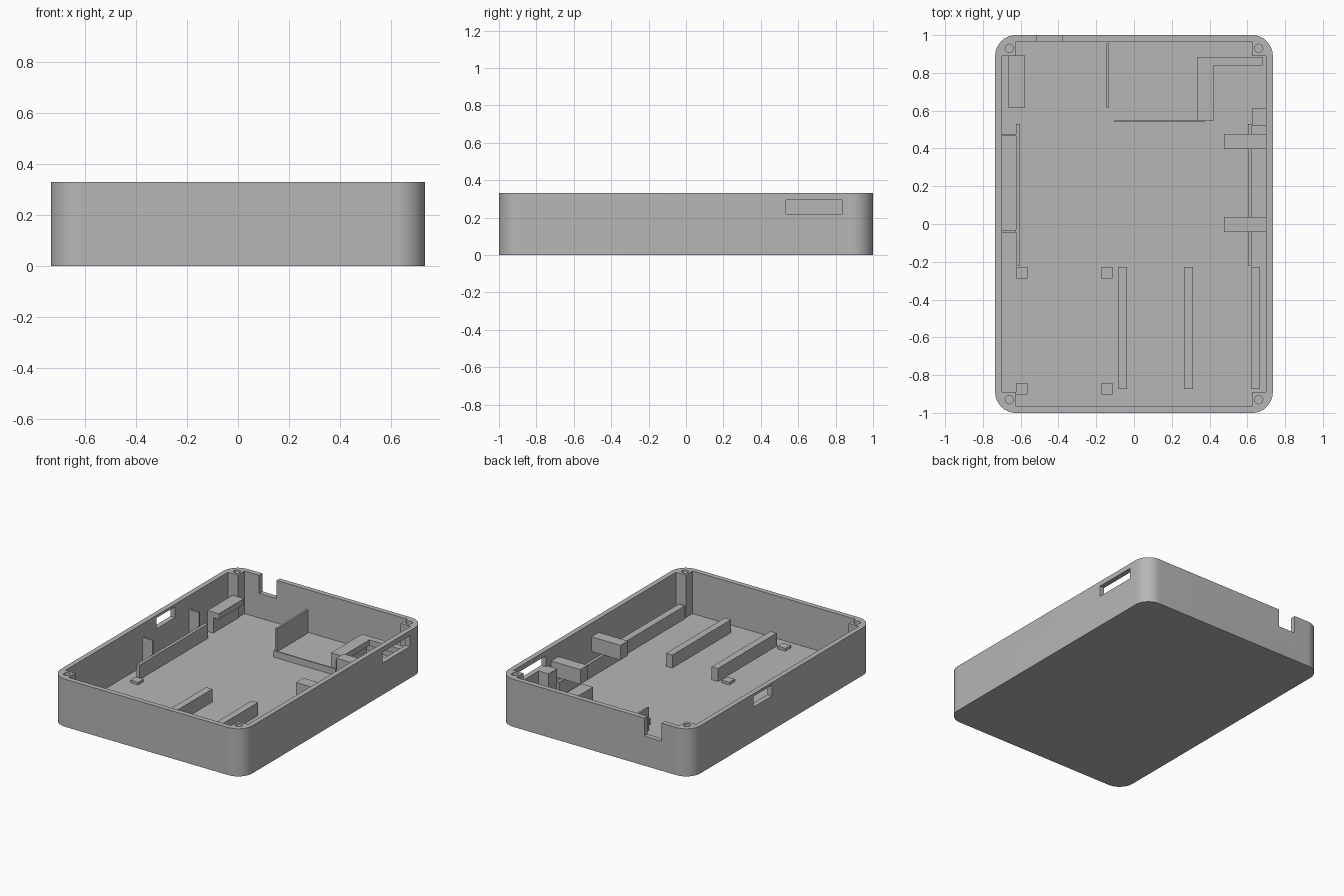
import bpy
import bmesh

old = bpy.data.objects.get("Cube")
if old:
    bpy.data.objects.remove(old, do_unlink=True)

# Single plastic colour
grey = bpy.data.materials.new("grey_plastic")
grey.use_nodes = True
colour = (0.47, 0.47, 0.47, 1)
grey.diffuse_color = colour
grey.node_tree.nodes["Principled BSDF"].inputs["Base Color"].default_value = colour

FLOOR, TOP = 0.035, 0.33
SINK = FLOOR - 0.01  # interior parts are rooted slightly into the floor


def finish(name, bm):
    mesh = bpy.data.meshes.new(name)
    bm.to_mesh(mesh)
    bm.free()
    mesh.materials.append(grey)
    obj = bpy.data.objects.new(name, mesh)
    bpy.context.collection.objects.link(obj)
    return obj


def box(name, x, y, z, corner_radius=0):
    """Box from (min, max) ranges, optionally with rounded upright edges."""
    bm = bmesh.new()
    bmesh.ops.create_cube(bm, size=1)
    for v in bm.verts:
        v.co = [r[0] if c < 0 else r[1] for c, r in zip(v.co, (x, y, z))]
    if corner_radius:
        upright = [e for e in bm.edges
                   if abs(e.verts[0].co.z - e.verts[1].co.z) > 0.01]
        bmesh.ops.bevel(bm, geom=upright, offset=corner_radius, segments=14,
                        profile=0.5, affect='EDGES')
    return finish(name, bm)


def cylinder(name, x, y, z, radius):
    bm = bmesh.new()
    bmesh.ops.create_cone(bm, cap_ends=True, segments=24, radius1=radius,
                          radius2=radius, depth=z[1] - z[0])
    bmesh.ops.translate(bm, verts=bm.verts, vec=(x, y, sum(z) / 2))
    return finish(name, bm)


def cut(target, cutter):
    cutter.hide_render = True
    bpy.context.view_layer.objects.active = target
    mod = target.modifiers.new("cut", 'BOOLEAN')
    mod.operation = 'DIFFERENCE'
    mod.solver = 'EXACT'
    mod.object = cutter
    bpy.ops.object.modifier_apply(modifier=mod.name)
    bpy.data.objects.remove(cutter, do_unlink=True)


# Case shell: two crossing cavities leave a square post in every corner
shell = box("case_shell", (-0.735, 0.735), (-1, 1), (0, TOP), 0.11)
cut(shell, box("long_cavity", (-0.625, 0.625), (-0.965, 0.965), (FLOOR, 0.5)))
cut(shell, box("wide_cavity", (-0.7, 0.7), (-0.89, 0.89), (FLOOR, 0.5)))

# Wall openings
cut(shell, box("right_slot", (0.65, 0.8), (0.535, 0.835), (0.22, 0.295)))
cut(shell, box("left_window", (-0.8, -0.65), (0.106, 0.31), (0.237, 0.312)))
cut(shell, box("back_notch", (-0.513, -0.38), (0.93, 1.1), (0.205, 0.5)))

# Screw holes in the corner posts
for sx in (-1, 1):
    for sy in (-1, 1):
        cut(shell, cylinder("screw_hole", sx * 0.66, sy * 0.93, (0.12, 0.5), 0.022))

bpy.ops.object.select_all(action='DESELECT')
shell.select_set(True)
bpy.context.view_layer.objects.active = shell
bpy.ops.object.shade_smooth_by_angle()

# Long side rails, mirrored
for side, s in (("left", 1), ("right", -1)):
    box(side + "_rail", sorted((s * 0.603, s * 0.624)), (-0.22, 0.53), (SINK, 0.135))

# Clamp brackets over one rail, wall ribs behind the other
for label, y in (("rear", 0.437), ("middle", -0.003)):
    box(label + "_bracket", (0.476, 0.705), (y - 0.04, y + 0.04), (0.135, 0.237))
    box(label + "_wall_rib", (-0.705, -0.624), (y + 0.028 - 0.065 * (y < 0), y + 0.038 - 0.065 * (y < 0)) if y > 0
        else (y - 0.042, y - 0.03), (SINK, 0.235))

# Block beside the slot
box("slot_block", (0.625, 0.705), (0.52, 0.614), (SINK, 0.22))

# Ledge near the back corner: plate on a web
box("corner_ledge_plate", (-0.665, -0.577), (0.615, 0.892), (0.14, 0.18))
box("corner_ledge_web", (-0.665, -0.62), (0.615, 0.892), (SINK, 0.145))

# Angled ledge: two plates on a web
box("angled_ledge_plate", (0.333, 0.42), (0.545, 0.884), (0.14, 0.18))
box("angled_ledge_arm", (0.41, 0.68), (0.84, 0.884), (0.14, 0.18))
box("angled_ledge_web", (0.333, 0.372), (0.545, 0.884), (SINK, 0.145))

# Thin dividers
box("tall_divider", (-0.145, -0.132), (0.615, 0.955), (SINK, 0.195))
box("low_divider", (-0.105, 0.372), (0.539, 0.548), (SINK, 0.08))

# Three parallel support bars
for i, x in enumerate((-0.085, 0.265, 0.62)):
    box("support_bar_%d" % (i + 1), (x, x + 0.048), (-0.873, -0.228), (SINK, 0.125))

# Four low pads
for x in (-0.624, -0.173):
    for y in (-0.288, -0.902):
        box("pad", (x, x + 0.06), (y, y + 0.06), (SINK, 0.053))
